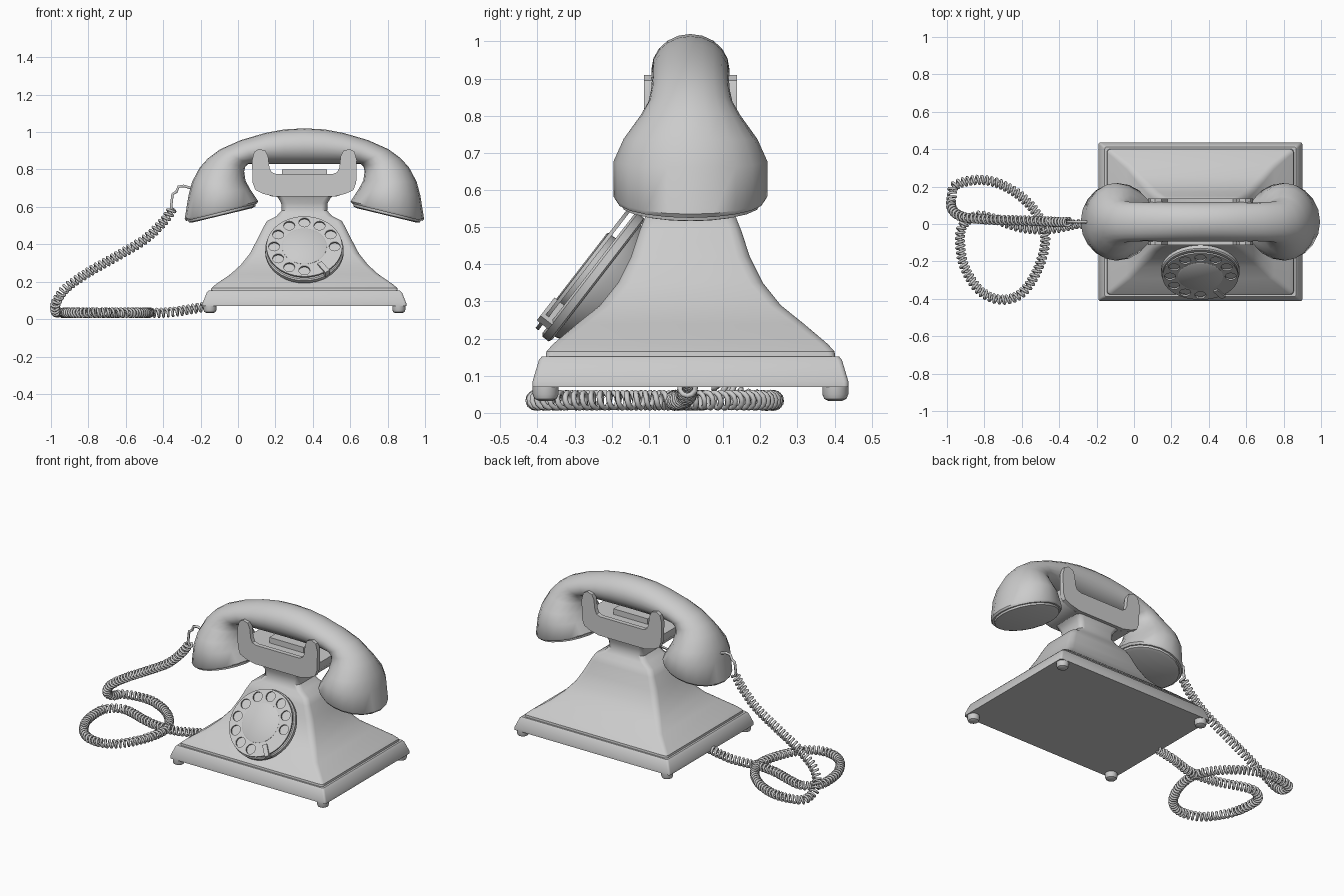
import bpy, bmesh
from math import sin, cos, pi, radians
from mathutils import Vector, Matrix

if "Cube" in bpy.data.objects:
    bpy.data.objects.remove(bpy.data.objects["Cube"])

CX, CY = 0.355, 0.012  # centre of the telephone itself


def finish(bm, name, angle=35):
    bmesh.ops.recalc_face_normals(bm, faces=bm.faces)
    me = bpy.data.meshes.new(name)
    bm.to_mesh(me)
    bm.free()
    ob = bpy.data.objects.new(name, me)
    bpy.context.collection.objects.link(ob)
    bpy.ops.object.select_all(action='DESELECT')
    ob.select_set(True)
    bpy.context.view_layer.objects.active = ob
    bpy.ops.object.shade_smooth_by_angle(angle=radians(angle))
    return ob


def loft(name, rings, angle=35, matrix=None):
    bm = bmesh.new()
    rows = [[bm.verts.new(p) for p in r] for r in rings]
    n = len(rows[0])
    for a, b in zip(rows, rows[1:]):
        for i in range(n):
            bm.faces.new((a[i], a[(i + 1) % n], b[(i + 1) % n], b[i]))
    bm.faces.new(rows[0])
    bm.faces.new(rows[-1])
    if matrix:
        bm.transform(matrix)
    return finish(bm, name, angle)


def rect(z, hx, hy, r):
    pts = []
    for k, (sx, sy) in enumerate(((1, 1), (-1, 1), (-1, -1), (1, -1))):
        for j in range(4):
            a = (k + j / 3) * pi / 2
            pts.append((CX + sx * (hx - r) + r * cos(a), CY + sy * (hy - r) + r * sin(a), z))
    return pts


def lathe(name, profile, matrix, n=40):
    return loft(name, [[(r * cos(2 * pi * i / n), r * sin(2 * pi * i / n), z) for i in range(n)]
                       for r, z in profile], 35, matrix)


def slab(name, half, y0, y1):
    """Symmetric x-z outline extruded along y."""
    pts = half + [(-x, z) for x, z in reversed(half) if x > 0]
    return loft(name, [[(CX + x, CY + y, z) for x, z in pts] for y in (y0, y1)])


def tube(name, pts, radius):
    cu = bpy.data.curves.new(name, 'CURVE')
    cu.dimensions = '3D'
    cu.bevel_depth, cu.bevel_resolution, cu.use_fill_caps = radius, 1, True
    sp = cu.splines.new('POLY')
    sp.points.add(len(pts) - 1)
    for q, p in zip(sp.points, pts):
        q.co = (*p, 1)
        q.radius = 1
    sp.use_smooth = True
    ob = bpy.data.objects.new(name, cu)
    bpy.context.collection.objects.link(ob)
    return ob


# Base plate, flared body and neck
loft("base_plate", [rect(.07, .545, .425, .012), rect(.085, .545, .425, .012),
                    rect(.142, .522, .408, .012), rect(.152, .512, .400, .012)])
loft("body", [rect(*s) for s in (
    (.145, .500, .390, .015), (.165, .498, .388, .02), (.185, .475, .370, .02), (.24, .395, .305, .025),
    (.29, .340, .243, .03), (.35, .292, .195, .035), (.42, .255, .160, .035), (.49, .220, .137, .03),
    (.525, .200, .123, .03), (.55, .150, .105, .03), (.58, .122, .092, .03), (.62, .124, .094, .03),
    (.65, .142, .104, .03), (.68, .185, .110, .03))], 32)

# Feet
for sx in (-1, 1):
    for sy in (-1, 1):
        lathe("foot", [(.018, .032), (.03, .038), (.035, .05), (.035, .075)],
              Matrix.Translation((CX + sx * .505, CY + sy * .39, 0)), 16)

# Cradle: core, two pronged plates and the hook bar
slab("cradle_core", [(.0, .655), (.17, .655), (.24, .68), (.27, .72), (.272, .765), (0, .765)], -.10, .10)
prongs = [(0, .655), (.16, .655), (.22, .67), (.262, .69), (.277, .73), (.28, .85), (.268, .895), (.242, .91),
          (.208, .9), (.194, .87), (.187, .81), (.175, .785), (.15, .775), (0, .775)]
slab("cradle_front", prongs, -.125, -.097)
slab("cradle_back", prongs, .097, .125)
slab("hook_bar", [(0, .76), (.12, .76), (.12, .80), (0, .80)], -.035, .035)

# Handset: ellipse sections as (outer dx, z, inner dx, z, half width)
sections = [(0, 1.02, 0, .83, .105), (.11, 1.014, .10, .83, .105), (.21, .995, .19, .83, .105),
            (.34, .957, .26, .83, .104), (.45, .908, .30, .83, .106), (.515, .86, .316, .815, .113),
            (.56, .81, .322, .79, .135), (.60, .735, .315, .74, .18), (.62, .66, .29, .695, .207),
            (.64, .535, .247, .63, .207), (.632, .525, .255, .617, .20)]


def ellipse(s, sgn, n=20):
    o, i = Vector((s[0], 0, s[1])), Vector((s[2], 0, s[3]))
    c, u = (o + i) / 2, (i - o) / 2
    ring = [c + u * cos(2 * pi * k / n) + Vector((0, s[4] * sin(2 * pi * k / n), 0)) for k in range(n)]
    return [(CX + sgn * p.x, CY + p.y, p.z) for p in ring]


loft("handset", [ellipse(s, -1) for s in reversed(sections)] + [ellipse(s, 1) for s in sections[1:]], 40)
for sgn, nm in ((-1, "earpiece_cap"), (1, "mouthpiece_cap")):
    loft(nm, [ellipse(s, sgn) for s in ((.625, .54, .26, .628, .19), (.618, .517, .262, .603, .188),
                                        (.60, .516, .28, .593, .17))])

# Dial: mount, backing plate, finger wheel, hub and stop
dial = Matrix.Translation((CX, -.277, .386)) @ Matrix.Rotation(radians(52.3), 4, 'X')
lathe("dial_mount", [(.09, -.21), (.15, -.13), (.185, -.07), (.192, -.04)], dial)
lathe("dial_plate", [(.20, -.05), (.21, -.045), (.21, -.024), (.203, -.018)], dial)
cu = bpy.data.curves.new("finger_wheel", 'CURVE')
cu.dimensions, cu.fill_mode, cu.extrude = '2D', 'BOTH', .005
holes = [(.162 * cos(radians(30 * k)), .162 * sin(radians(30 * k)), .03, 16) for k in range(10)]
for x, y, r, n in [(0, 0, .203, 48)] + holes:
    sp = cu.splines.new('POLY')
    sp.points.add(n - 1)
    for k, q in enumerate(sp.points):
        q.co = (x + r * cos(2 * pi * k / n), y + r * sin(2 * pi * k / n), 0, 1)
    sp.use_cyclic_u = True
wheel = bpy.data.objects.new("finger_wheel", cu)
wheel.matrix_world = dial
bpy.context.collection.objects.link(wheel)
lathe("dial_hub", [(.12, -.03), (.12, .006), (.115, .009)], dial)
bm = bmesh.new()
bmesh.ops.create_cube(bm, size=1, matrix=dial @ Matrix.Rotation(radians(-55), 4, 'Z')
                      @ Matrix.Translation((.178, 0, -.005)) @ Matrix.Diagonal((.075, .028, .04, 1)))
finish(bm, "finger_stop")

# Cord: short lead, then a coil wound around a smooth path
tube("cord_lead", [(-.25, CY, .70), (-.29, CY, .712), (-.318, CY, .708), (-.33, CY, .68), (-.35, CY, .668),
                   (-.358, CY, .60), (-.35, CY, .58)], .008)
floor = [(-.95, .21), (-.8, .235), (-.65, .18), (-.53, .07), (-.475, -.06), (-.505, -.22), (-.59, -.36),
         (-.70, -.405), (-.82, -.36), (-.91, -.22), (-.93, -.06), (-.90, .01), (-.83, .045), (-.74, .025), (-.62, -.015),
         (-.5, -.03), (-.4, -.02)]
key = [(-.35, .01, .59), (-.40, .01, .52), (-.5, .015, .425), (-.65, .02, .335), (-.8, .025, .25),
       (-.92, .04, .165), (-.972, .08, .09), (-.975, .14, .045)]
key += [(x, y, .034) for x, y in floor] + [(-.3, 0, .045), (-.16, .005, .07)]
key = [Vector(p) for p in key]
path = []
for i in range(len(key) - 1):
    a, b, c, d = key[max(i - 1, 0)], key[i], key[i + 1], key[min(i + 2, len(key) - 1)]
    for k in range(40):
        t = k / 40
        path.append(.5 * (2 * b + (c - a) * t + (2 * a - 5 * b + 4 * c - d) * t * t
                          + (3 * b - a - 3 * c + d) * t ** 3))
coil, dist, step, nxt = [], 0, .0024, 0
side = Vector((0, 1, 0))
for p, q in zip(path, path[1:]):
    seg = q - p
    tan = seg.normalized()
    side = (side - tan * side.dot(tan)).normalized()
    up = tan.cross(side)
    while nxt <= dist + seg.length:
        ang = 2 * pi * nxt / .025
        coil.append(p + tan * (nxt - dist) + (side * cos(ang) + up * sin(ang)) * .021)
        nxt += step
    dist += seg.length
tube("coiled_cord", coil, .0075)
